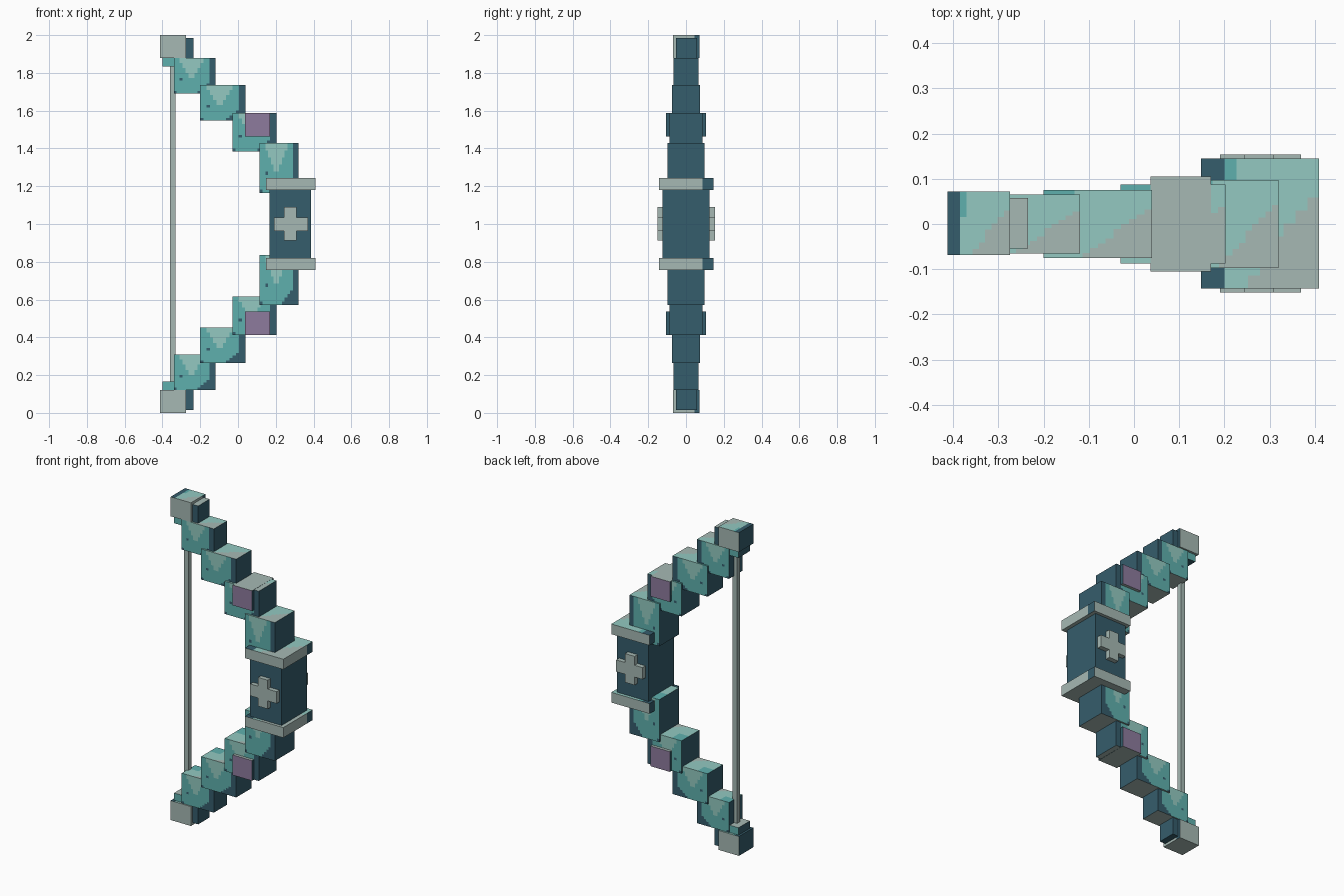
import bpy, bmesh

if "Cube" in bpy.data.objects:
    bpy.data.objects.remove(bpy.data.objects["Cube"])

# Flat colours (linear)
COLOURS = {
    "dark_blue": "355D6C", "teal": "5FB0AE", "pale_teal": "93C9C1",
    "stone_grey": "A6B9B4", "dusty_purple": "8D7B9D",
}
DARK, TEAL, PALE, GREY, PURPLE = range(5)


def linear(h):
    c = [int(h[i:i + 2], 16) / 255 for i in (0, 2, 4)]
    return [v / 12.92 if v < 0.04045 else ((v + 0.055) / 1.055) ** 2.4 for v in c] + [1]


materials = []
for name, code in COLOURS.items():
    m = bpy.data.materials.new(name)
    m.diffuse_color = linear(code)
    m.use_nodes = True
    m.node_tree.nodes["Principled BSDF"].inputs["Base Color"].default_value = m.diffuse_color
    materials.append(m)


def box(name, x, y, z, rule, cuts=0):
    """Box from (min, max) spans; rule(normal, u, v, w) picks the face colour."""
    bm = bmesh.new()
    bmesh.ops.create_cube(bm, size=1)
    if cuts:
        bmesh.ops.subdivide_edges(bm, edges=bm.edges[:], cuts=cuts, use_grid_fill=True)
    bm.normal_update()
    for f in bm.faces:
        c = f.calc_center_median()
        f.material_index = rule(f.normal, c.x + 0.5, c.y + 0.5, c.z + 0.5)
    for v in bm.verts:
        v.co = [lo + (t + 0.5) * (hi - lo) for t, (lo, hi) in zip(v.co, (x, y, z))]
    mesh = bpy.data.meshes.new(name)
    bm.to_mesh(mesh)
    bm.free()
    for m in materials:
        mesh.materials.append(m)
    ob = bpy.data.objects.new(name, mesh)
    bpy.context.collection.objects.link(ob)
    return ob


# Colour rules
def top_colour(u, v, left_dark):
    if left_dark and u < 0.2:
        return DARK
    if v < 1.2 * (u - 0.35):
        return GREY
    return TEAL if u < 0.3 and v > 0.6 else PALE


def limb_rule(n, u, v, w):
    if n.z > 0.5:
        return top_colour(u, v, False)
    if n.z < -0.5:
        return GREY
    if abs(n.x) > 0.5:
        return DARK
    if u > 0.86 or u - w > 0.55 or u + w < 0.13:
        return DARK                       # shaded edge and clipped corners
    if 0.14 < u < 0.22 and 0.36 < w < 0.45:
        return DARK                       # small chip
    if w > 0.45 and abs(u - 0.42) < 0.08 + 0.5 * (w - 0.5):
        return PALE                       # wedge-shaped highlight
    return TEAL


def trim_rule(n, u, v, w):
    if n.z > 0.5:
        return top_colour(u, v, True)
    if n.x < -0.5 or (n.x > 0.5 and v > 0.76):
        return DARK
    return GREY


def tip_rule(n, u, v, w):
    if n.z > 0.5:
        return GREY
    if abs(n.y) > 0.5 and u < 0.5:
        return TEAL
    return DARK


def gem_rule(n, u, v, w):
    if abs(n.y) > 0.5:
        return PURPLE
    return GREY if abs(n.z) > 0.5 else DARK


def plain(i):
    return lambda n, u, v, w: i


# Stepped limbs: x span, half depth, z span of the upper half
LIMBS = [
    ((-0.34, -0.12), 0.065, (1.692, 1.878)),
    ((-0.20, 0.04), 0.075, (1.548, 1.737)),
    ((-0.03, 0.203), 0.087, (1.385, 1.587)),
    ((0.115, 0.32), 0.097, (1.165, 1.428)),
]

for side in ("upper", "lower"):
    def span(lo, hi):
        return (lo, hi) if side == "upper" else (2 - hi, 2 - lo)

    for i, (x, d, z) in enumerate(LIMBS):
        box(f"{side}_limb_{i + 1}", x, (-d, d), span(*z), limb_rule, 13)
    box(f"{side}_tip_cap", (-0.413, -0.274), (-0.069, 0.072), span(1.88, 2.0), trim_rule, 9)
    box(f"{side}_tip_block", (-0.40, -0.235), (-0.054, 0.058), span(1.835, 1.985), tip_rule, 1)
    box(f"{side}_gem", (0.037, 0.17), (-0.105, 0.105), span(1.463, 1.588), gem_rule)
    box(f"{side}_grip_band", (0.148, 0.41), (-0.143, 0.145), span(1.18, 1.243), trim_rule, 9)

# Grip with a cross on both faces
box("grip", (0.168, 0.386), (-0.125, 0.125), (0.79, 1.21), plain(DARK))
for side, y in (("front", (-0.152, -0.12)), ("back", (0.12, 0.154))):
    box(f"{side}_cross_upright", (0.244, 0.31), y, (0.912, 1.09), plain(GREY))
    for arm, x in (("left", (0.19, 0.244)), ("right", (0.31, 0.37))):
        box(f"{side}_cross_{arm}_arm", x, y, (0.962, 1.035), plain(GREY))

# Bowstring
box("string", (-0.36, -0.33), (-0.015, 0.015), (0.12, 1.88), plain(GREY))
